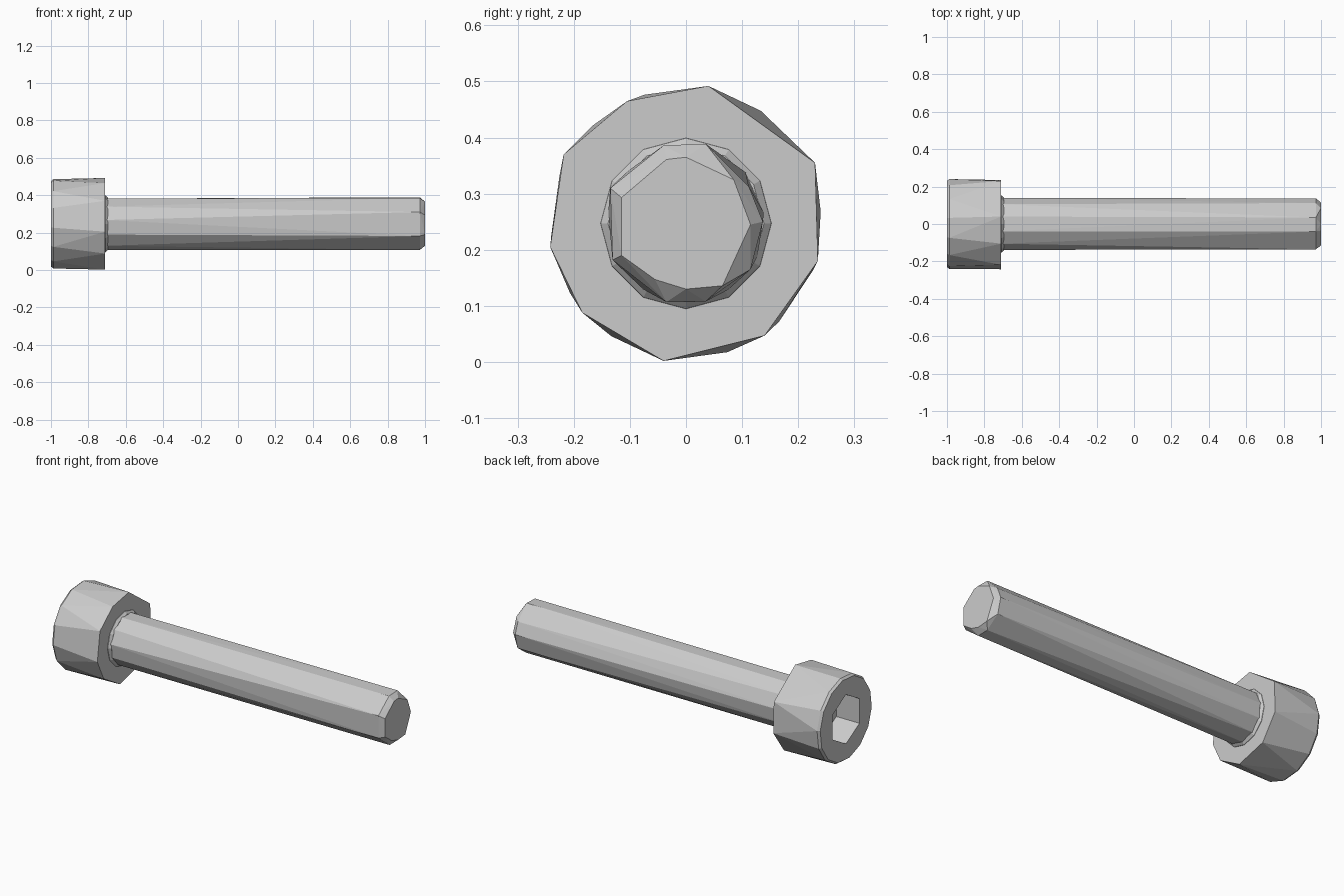
import bpy, bmesh
from math import cos, sin, pi, radians

if "Cube" in bpy.data.objects:
    bpy.data.objects.remove(bpy.data.objects["Cube"])

CZ = 0.247  # height of the screw axis


def ring(x, r, n, start=0.0):
    """Regular ring of n points around the screw axis."""
    return [(x, r * cos(radians(start) + 2 * pi * i / n),
             CZ + r * sin(radians(start) + 2 * pi * i / n)) for i in range(n)]


def outline(x, yz):
    """Hand-placed faceted ring at a given x."""
    return [(x, y, z) for y, z in yz]


def hull(name, points):
    """Flat-shaded convex solid through the given rings."""
    bm = bmesh.new()
    for p in points:
        bm.verts.new(p)
    res = bmesh.ops.convex_hull(bm, input=bm.verts[:])
    loose = {g for g in res["geom_interior"] + res["geom_unused"]
             if isinstance(g, bmesh.types.BMVert)}
    bmesh.ops.delete(bm, geom=list(loose), context='VERTS')
    bmesh.ops.dissolve_limit(bm, angle_limit=radians(0.5),
                             verts=bm.verts[:], edges=bm.edges[:])
    bmesh.ops.recalc_face_normals(bm, faces=bm.faces[:])
    me = bpy.data.meshes.new(name)
    bm.to_mesh(me)
    bm.free()
    ob = bpy.data.objects.new(name, me)
    bpy.context.collection.objects.link(ob)
    return ob


# head: nine-sided underside, rounder outer end with a small edge break
under = [(.04, .492), (-.105, .465), (-.218, .37), (-.242, .205), (-.185, .088),
         (-.04, .002), (.14, .047), (.235, .18), (.23, .355)]
head = hull("head", outline(-.71, under) + ring(-.987, .241, 14, 5)
            + ring(-1, .231, 14, 5))

# hexagonal socket, points up and down, about half the head deep
socket = hull("socket_cutter", ring(-1.1, .139, 6, 30) + ring(-.855, .139, 6, 30))
socket.hide_render = True
mod = head.modifiers.new("socket", 'BOOLEAN')
mod.operation = 'DIFFERENCE'
mod.solver = 'EXACT'
mod.object = socket
bpy.context.view_layer.objects.active = head
bpy.ops.object.modifier_apply(modifier=mod.name)
bpy.data.objects.remove(socket)

# shaft: faceted rod with a chamfered tip
root = ring(-.715, .14, 11, 8)
chamfer = [(-.135, .31), (-.04, .386), (.035, .389), (.112, .313), (.137, .25),
           (.115, .165), (.035, .108), (-.035, .107), (-.131, .182)]
tip = [(-.115, .293), (-.035, .361), (0, .365), (.085, .325), (.115, .245),
       (.065, .136), (0, .13), (-.055, .147), (-.115, .19)]
hull("shaft", root + outline(.972, chamfer) + outline(1, tip))

# small fillet where the shaft meets the head
hull("fillet", ring(-.715, .153, 12, 0) + ring(-.708, .152, 12, 0)
     + ring(-.695, .139, 12, 0))
